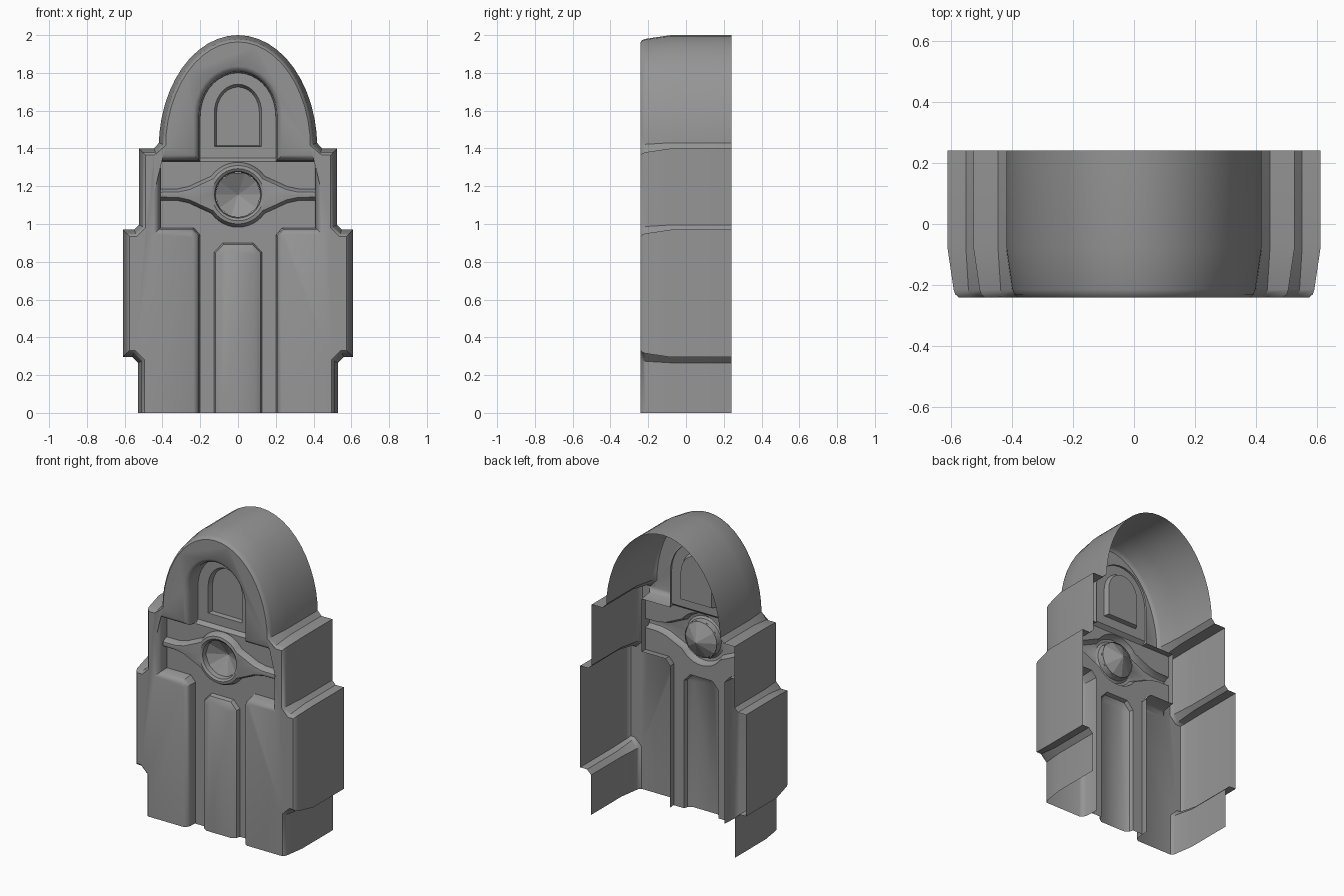
import bpy, bmesh
from math import sin, cos, pi, radians
from mathutils import Vector

old = bpy.data.objects.get("Cube")
if old:
    bpy.data.objects.remove(old, do_unlink=True)

grey = bpy.data.materials.new("stone_grey")
grey.use_nodes = True
grey.diffuse_color = (0.3, 0.3, 0.3, 1)
grey.node_tree.nodes["Principled BSDF"].inputs["Base Color"].default_value = (0.3, 0.3, 0.3, 1)

FRONT = -0.24


def mirror(half):
    """Complete a right-to-left path from its +x half."""
    return half + [(-x, z) for x, z in reversed(half) if abs(x) > 1e-5]


def arch(a, b, cz, steps):
    """Quarter ellipse, from the side up to the crown."""
    return [(a * cos(pi / 2 * i / steps), cz + b * sin(pi / 2 * i / steps))
            for i in range(steps + 1)]


def inset(path, d):
    """Move an open path sideways with mitred corners."""
    pts = [Vector(p) for p in path]
    nrm = []
    for p, q in zip(pts, pts[1:]):
        t = (q - p).normalized()
        nrm.append(Vector((-t.y, t.x)))
    out = []
    for i, p in enumerate(pts):
        m, n = nrm[max(i - 1, 0)], nrm[min(i, len(nrm) - 1)]
        out.append(tuple(p + (m + n) * d / (1 + m.dot(n))))
    return out


def at(path, depth):
    """Place a profile path at a depth behind the front plane."""
    return [(x, FRONT + depth, z) for x, z in path]


def loft(bm, rows, closed=False):
    vs = [[bm.verts.new(p) for p in r] for r in rows]
    n = len(rows[0])
    for a, b in zip(vs, vs[1:]):
        for i in range(n if closed else n - 1):
            j = (i + 1) % n
            bm.faces.new((a[i], a[j], b[j], b[i]))


def fill(bm, pts):
    bm.faces.new([bm.verts.new(p) for p in pts])


def finish(name, bm, angle=35):
    bmesh.ops.remove_doubles(bm, verts=bm.verts, dist=0.0002)
    me = bpy.data.meshes.new(name)
    bm.to_mesh(me)
    bm.free()
    me.materials.append(grey)
    ob = bpy.data.objects.new(name, me)
    bpy.context.collection.objects.link(ob)
    if angle:
        bpy.ops.object.select_all(action='DESELECT')
        ob.select_set(True)
        bpy.context.view_layer.objects.active = ob
        bpy.ops.object.shade_smooth_by_angle(angle=radians(angle))
    return ob


# Outer shell: tapered side walls, front frame and recess walls
outline = mirror([(.53, 0), (.53, .265), (.56, .295), (.61, .295), (.61, .97),
                  (.55, .97), (.525, .995), (.525, 1.4), (.445, 1.4),
                  (.418, 1.43)] + arch(.42, .6, 1.4, 12)[1:])
recess = mirror([(.2, 0), (.2, .94), (.235, .98), (.41, .98), (.41, 1.33),
                 (.2, 1.33)] + arch(.2, .23, 1.57, 9))
bm = bmesh.new()
rim = inset(outline, .036)
lip = inset(recess, -.035)
loft(bm, [at(outline, .48), at(outline, .16), at(inset(outline, .02), .025),
          at(inset(outline, .025), .01), at(rim, 0)])
fill(bm, at(rim + lip[::-1], 0))
loft(bm, [at(lip, 0), at(inset(recess, -.018), .01),
          at(inset(recess, -.007), .03), at(recess, .12)])
finish("outer_shell", bm)

# Arched niche: deep floor, sill and set-back panel
bm = bmesh.new()
niche_floor = mirror([(.2, 1.35)] + arch(.2, .23, 1.57, 9))
niche = mirror([(.125, 1.41)] + arch(.125, .15, 1.59, 9))
panel = mirror([(.113, 1.415)] + arch(.113, .135, 1.59, 9))
loft(bm, [at(niche_floor, .105), at(niche, .105), at(panel, .135)], closed=True)
fill(bm, at(panel, .135))
loft(bm, [at([(-.2, 1.33), (.2, 1.33)], .08), at([(-.2, 1.35), (.2, 1.35)], .105)])
finish("arched_niche", bm)

# Centre pillar in the lower channel, with the channel floor around it
bm = bmesh.new()
channel = mirror([(.2, 0), (.2, .94), (.235, .98)])
pillar = mirror([(.127, 0), (.127, .85), (.08, .9)])
top = inset(pillar, .038)
loft(bm, [at(channel, .08), at(pillar, .08), at(inset(pillar, .008), .055), at(top, .035)])
fill(bm, at(top, .035))
finish("centre_pillar", bm)

# Cross band flaring into a ring, both halves made by a half turn
CZ = 1.155
STEPS = 12
band = [(.41, .03), (.32, .031), (.26, .044), (.2, .072)]
ring = [(.172 * cos(a), .172 * sin(a))
        for a in (radians(35 + 110 * k / STEPS) for k in range(STEPS + 1))]
outer = band + ring + [(-x, z) for x, z in reversed(band)]


def hole(r):
    n = STEPS + 2
    return [(r * cos(pi * k / n), r * sin(pi * k / n)) for k in range(n + 1)]


def centre(r):
    ends = [(x, 0) for x, z in band[:-1]]
    return ends + hole(r) + [(-x, 0) for x, z in reversed(ends)]


bm = bmesh.new()
for s in (1, -1):
    def turn(path, depth):
        return at([(s * x, CZ + s * z) for x, z in path], depth)
    loft(bm, [turn([(x, .175) for x, z in outer], .08), turn(outer, .08),
              turn(inset(outer, .006), .055), turn(inset(outer, .017), .038),
              turn(centre(.138), .035)])
    loft(bm, [turn(hole(.138), .035), turn(hole(.124), .045), turn(hole(.118), .085)])
finish("cross_band", bm, 40)

# Faceted hollow gem inside the ring
bm = bmesh.new()
SIDES = 10
circle = [(.122 * cos(2 * pi * k / SIDES), CZ + .122 * sin(2 * pi * k / SIDES))
          for k in range(SIDES)]
loft(bm, [at(circle, .075), at([(0, CZ)] * SIDES, .14)], closed=True)
finish("gem", bm, 0)
